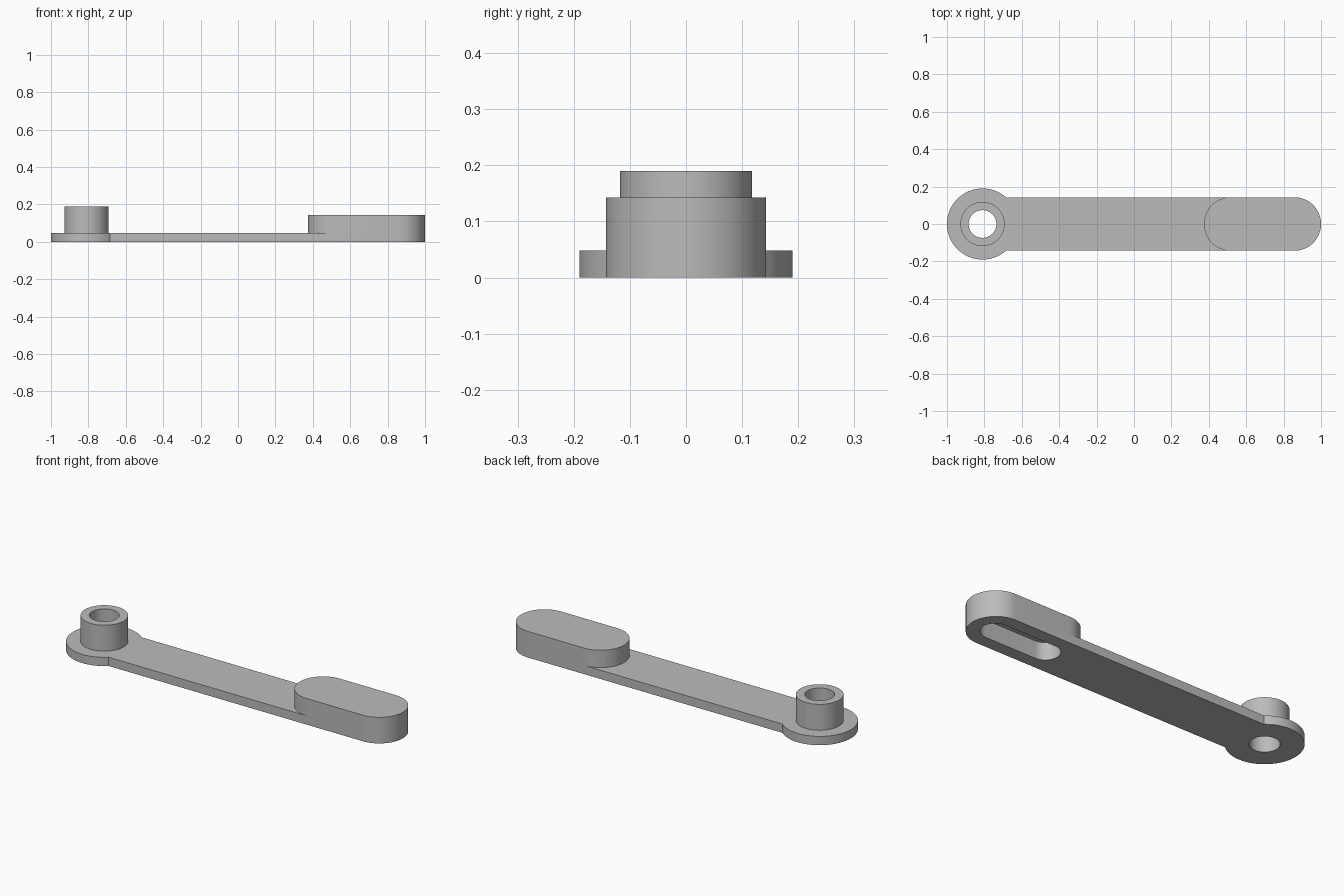
import bpy, bmesh
from math import pi, cos, sin, acos, asin

default = bpy.data.objects.get("Cube")
if default:
    bpy.data.objects.remove(default, do_unlink=True)

# Main dimensions
HUB_X, HUB_R, TUBE_R, BORE_R = -0.81, 0.19, 0.118, 0.074
END_X, BLOCK_X, ARM_R = 0.857, 0.517, 0.143
PLATE_Z, BLOCK_Z, TUBE_Z, SLOT_Z = 0.048, 0.143, 0.19, 0.095

grey = bpy.data.materials.new("satin grey")
grey.use_nodes = True
colour = (0.5, 0.5, 0.5, 1)
grey.diffuse_color = colour
grey.node_tree.nodes["Principled BSDF"].inputs["Base Color"].default_value = colour


def arc(cx, r, start, end, steps=48):
    """Points along an arc centred on the long axis."""
    return [(cx + r * cos(start + (end - start) * i / steps),
             r * sin(start + (end - start) * i / steps)) for i in range(steps + 1)]


def circle(cx, r):
    return arc(cx, r, 0, 2 * pi, 96)[:-1]


def stadium(x0, x1, r):
    return arc(x1, r, -pi / 2, pi / 2) + arc(x0, r, pi / 2, 3 * pi / 2)


def prism(name, outline, z0, z1):
    """Extrude a closed outline between two heights."""
    bm = bmesh.new()
    face = bm.faces.new([bm.verts.new((x, y, z0)) for x, y in outline])
    top = bmesh.ops.extrude_face_region(bm, geom=[face])["geom"]
    verts = [v for v in top if isinstance(v, bmesh.types.BMVert)]
    bmesh.ops.translate(bm, verts=verts, vec=(0, 0, z1 - z0))
    bmesh.ops.recalc_face_normals(bm, faces=bm.faces[:])
    mesh = bpy.data.meshes.new(name)
    bm.to_mesh(mesh)
    bm.free()
    mesh.materials.append(grey)
    obj = bpy.data.objects.new(name, mesh)
    bpy.context.collection.objects.link(obj)
    return obj


def finish(obj, cutters):
    """Cut the openings, then smooth the curved walls."""
    bpy.ops.object.select_all(action='DESELECT')
    bpy.context.view_layer.objects.active = obj
    obj.select_set(True)
    for cutter in cutters:
        mod = obj.modifiers.new("cut", 'BOOLEAN')
        mod.operation, mod.solver, mod.object = 'DIFFERENCE', 'EXACT', cutter
        bpy.ops.object.modifier_apply(modifier=mod.name)
    bpy.ops.object.shade_smooth_by_angle(angle=0.5)


# Flat arm: round hub disc flowing into a straight bar with a round end
meet = asin(ARM_R / HUB_R)
arm_outline = arc(END_X, ARM_R, -pi / 2, pi / 2) + arc(HUB_X, HUB_R, meet, 2 * pi - meet, 80)
arm = prism("arm_plate", arm_outline, 0, PLATE_Z)

# Upright tube on the hub, and raised block at the far end
tube = prism("hub_tube", circle(HUB_X, TUBE_R), PLATE_Z, TUBE_Z)
block = prism("end_block", stadium(BLOCK_X, END_X, ARM_R), PLATE_Z, BLOCK_Z)

# Through bore and blind slot in the underside
bore = prism("bore_cutter", circle(HUB_X, BORE_R), -0.1, 0.3)
slot = prism("slot_cutter", stadium(0.55, 0.86, BORE_R), -0.1, SLOT_Z)

finish(arm, [bore, slot])
finish(tube, [bore])
finish(block, [slot])

for cutter in (bore, slot):
    bpy.data.objects.remove(cutter, do_unlink=True)
